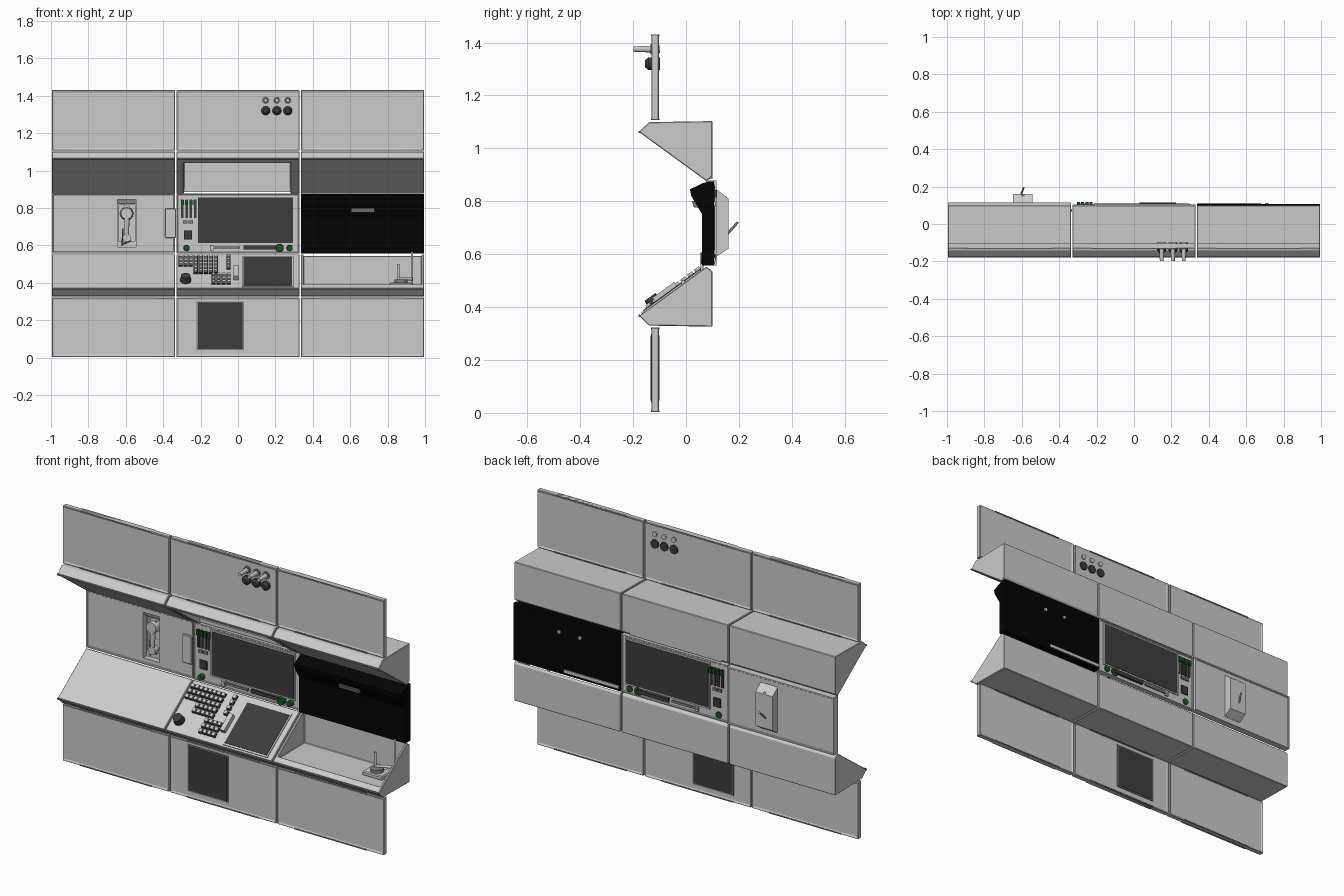
import bpy, bmesh, math
from mathutils import Vector, Matrix

if "Cube" in bpy.data.objects:
    bpy.data.objects.remove(bpy.data.objects["Cube"])


def material(name, rgb):
    m = bpy.data.materials.new(name)
    m.use_nodes = True
    m.diffuse_color = (*rgb, 1)
    m.node_tree.nodes["Principled BSDF"].inputs["Base Color"].default_value = (*rgb, 1)
    return m


GREY = material("panel grey", (0.6, 0.6, 0.6))
MID = material("trim grey", (0.22, 0.22, 0.22))
DARK = material("screen dark", (0.045, 0.045, 0.045))
BLACK = material("door black", (0.001, 0.001, 0.001))
GREEN = material("button green", (0.01, 0.09, 0.015))


def finish(name, bm, mat):
    mesh = bpy.data.meshes.new(name)
    bmesh.ops.recalc_face_normals(bm, faces=bm.faces)
    bm.to_mesh(mesh)
    bm.free()
    ob = bpy.data.objects.new(name, mesh)
    bpy.context.collection.objects.link(ob)
    mesh.materials.append(mat)
    return ob


def bevel(ob, width):
    mod = ob.modifiers.new("edge", "BEVEL")
    mod.width = width
    mod.segments = 1
    return ob


def box(name, x, y, z, mat, frame=0, edge=0):
    """Box from (low, high) pairs; frame sinks the front and back faces inside a rim."""
    bm = bmesh.new()
    bmesh.ops.create_cube(bm, size=1)
    for v in bm.verts:
        v.co = [p[0] if c < 0 else p[1] for c, p in zip(v.co, (x, y, z))]
    if frame:
        faces = [f for f in bm.faces if abs(f.normal.y) > 0.9]
        bmesh.ops.inset_individual(bm, faces=faces, thickness=frame)
        bmesh.ops.inset_individual(bm, faces=faces, thickness=0.004, depth=-0.004)
    ob = finish(name, bm, mat)
    return bevel(ob, edge) if edge else ob


def prism(name, x, profile, mat):
    """Extrude a (y, z) profile along x."""
    bm = bmesh.new()
    face = bm.faces.new([bm.verts.new((x[0], y, z)) for y, z in profile])
    new = bmesh.ops.extrude_face_region(bm, geom=[face])["geom"]
    bmesh.ops.translate(bm, vec=(x[1] - x[0], 0, 0),
                        verts=[v for v in new if isinstance(v, bmesh.types.BMVert)])
    return finish(name, bm, mat)


def rod(name, start, end, r1, mat, r2=None, sides=16):
    a, b = Vector(start), Vector(end)
    bm = bmesh.new()
    turn = (b - a).to_track_quat("Z", "Y").to_matrix().to_4x4()
    bmesh.ops.create_cone(bm, cap_ends=True, segments=sides, radius1=r1,
                          radius2=r1 if r2 is None else r2, depth=(b - a).length,
                          matrix=Matrix.Translation((a + b) / 2) @ turn)
    ob = finish(name, bm, mat)
    bpy.context.view_layer.objects.active = ob
    ob.select_set(True)
    bpy.ops.object.shade_smooth_by_angle(angle=math.radians(40))
    ob.select_set(False)
    return ob


def cut(ob, x, y, z):
    cutter = box(ob.name + "_cutter", x, y, z, GREY)
    cutter.hide_render = True
    cutter.hide_set(True)
    cutter.display_type = "WIRE"
    mod = ob.modifiers.new("opening", "BOOLEAN")
    mod.object = cutter
    mod.solver = "EXACT"


# Three columns of wall panels and sloped consoles
columns = {"right": (-0.995, -0.336), "centre": (-0.329, 0.329), "left": (0.336, 0.995)}
lower = [(-0.178, 0.367), (-0.14, 0.33), (0.1, 0.326), (0.1, 0.535), (0.077, 0.553)]
upper = [(y, 1.429 - z) for y, z in lower]
parts = {}
for side, x in columns.items():
    for level, z in (("lower", (0.003, 0.322)), ("upper", (1.107, 1.43))):
        box(f"{side}_{level}_panel", x, (-0.131, -0.103), z, GREY, frame=0.01, edge=0.003)
        w = (x[1] - x[0]) * 0.16
        for end in (z[0] + 0.003, z[1] - 0.003):
            box(f"{side}_{level}_latch", (x[0] + w, x[1] - w), (-0.133, -0.101),
                (end - 0.003, end + 0.003), MID)
    for level, prof in (("lower", lower), ("upper", upper)):
        parts[side, level] = prism(f"{side}_{level}_console", x, prof, GREY)
        # slim trim along the nose of the console
        z = prof[0][1]
        box(f"{side}_{level}_nose_trim", x, (-0.18, -0.174), (z - 0.004, z + 0.004), MID)
cut(parts["left", "lower"], (0.35, 0.982), (-0.145, 0.088), (0.378, 0.7))
cut(parts["centre", "upper"], (-0.29, 0.28), (-0.145, 0.088), (0.7, 1.058))
box("cavity_lip", (-0.29, 0.28), (0.08, 0.1), (0.885, 0.905), GREY)
for side in columns:
    bevel(parts[side, "lower"], 0.003)
    bevel(parts[side, "upper"], 0.003)

# Middle row: handset panel, instrument frame and black door
phone_panel = box("phone_panel", columns["right"], (0.078, 0.116), (0.557, 0.878), GREY, frame=0.01)
cut(phone_panel, (-0.645, -0.545), (0, 0.3), (0.59, 0.845))
box("instrument_panel", columns["centre"], (0.075, 0.105), (0.557, 0.878), GREY, frame=0.008)
prism("black_door", columns["left"], [(0.106, 0.557), (0.06, 0.557), (0.06, 0.752), (0.02, 0.82),
      (0.015, 0.845), (0.06, 0.867), (0.085, 0.875), (0.106, 0.875)], BLACK)
prism("door_handle", (0.605, 0.73), [(0.03, 0.776), (0.022, 0.8), (0.04, 0.8), (0.05, 0.776)], MID)
for x in (0.58, 0.71):
    rod("door_bolt", (x, 0.1, 0.79), (x, 0.112, 0.79), 0.01, GREY, sides=10)
box("door_back_rail", (0.34, 0.68), (0.1, 0.112), (0.57, 0.588), GREY)

# Handset niche: hollow housing behind the panel
housing = prism("phone_housing", (-0.648, -0.542),
                [(0.114, 0.59), (0.114, 0.846), (0.16, 0.81), (0.16, 0.62)], GREY)
cut(housing, (-0.64, -0.55), (0.08, 0.152), (0.622, 0.815))
box("niche_hood", (-0.645, -0.545), (0.1, 0.115), (0.82, 0.845), MID)
rod("housing_lever", (-0.605, 0.155, 0.675), (-0.59, 0.195, 0.72), 0.005, GREY, sides=8)
rod("handset_earpiece", (-0.595, 0.13, 0.77), (-0.595, 0.08, 0.77), 0.036, GREY, 0.03)
rod("handset_grip", (-0.595, 0.095, 0.76), (-0.595, 0.095, 0.64), 0.016, GREY, 0.011)
rod("handset_mouthpiece", (-0.595, 0.12, 0.64), (-0.595, 0.085, 0.64), 0.022, GREY)
rod("handset_cradle", (-0.595, 0.155, 0.8), (-0.595, 0.1, 0.8), 0.018, GREY)
rod("handset_cord", (-0.62, 0.11, 0.6), (-0.615, 0.1, 0.69), 0.004, MID, sides=8)
rod("handset_cord_end", (-0.62, 0.11, 0.605), (-0.575, 0.1, 0.625), 0.004, MID, sides=8)
box("side_bracket", (-0.39, -0.332), (0.064, 0.08), (0.64, 0.797), GREY, edge=0.003)

# Instruments, which pass through the panel
box("screen_frame", (-0.222, 0.302), (0.072, 0.107), (0.605, 0.865), GREY)
box("main_screen", (-0.213, 0.295), (0.07, 0.109), (0.613, 0.857), DARK)
for i in range(4):
    x = -0.298 + i * 0.023
    box("slot", (x - 0.007, x + 0.007), (0.072, 0.108), (0.745, 0.845), DARK)
    box("slot_button", (x - 0.008, x + 0.008), (0.066, 0.118), (0.815, 0.843), GREEN)
for x in (-0.285, -0.255):
    box("small_switch", (x - 0.01, x + 0.014), (0.068, 0.11), (0.718, 0.733), MID)
box("small_display", (-0.288, -0.245), (0.07, 0.109), (0.63, 0.678), DARK)
box("slider_track", (-0.15, 0.012), (0.069, 0.109), (0.582, 0.594), MID)
box("slider_knob", (-0.15, -0.13), (0.064, 0.108), (0.572, 0.602), GREY)
box("status_bar", (0.03, 0.225), (0.069, 0.115), (0.578, 0.598), DARK)
for x, r in ((-0.275, 0.018), (0.222, 0.024), (0.276, 0.018)):
    rod("green_knob", (x, 0.108, 0.586), (x, 0.055, 0.586), r, GREEN, r * 0.85)

# Desk controls, laid on the slope by their height
(Y0, Z0), (Y1, Z1) = lower[0], lower[-1]
tilt = math.atan2(Z1 - Z0, Y1 - Y0)


def on_slope(name, x, z, height, mat):
    """Plate covering a pair of x and a pair of z on the desk slope."""
    mid = (z[0] + z[1]) / 2
    length = (z[1] - z[0]) / math.sin(tilt) / 2
    ob = box(name, x, (-length, length), (-0.004, height), mat)
    ob.location = (0, Y0 + (mid - Z0) / math.tan(tilt), mid)
    ob.rotation_euler.x = tilt
    return ob


def keys(x0, z0, cols, rows):
    for c in range(cols):
        for r in range(rows):
            x, z = x0 + c * 0.027, z0 + r * 0.019
            on_slope("key_base", (x, x + 0.022), (z, z + 0.014), 0.008, DARK)
            on_slope("key", (x + 0.002, x + 0.02), (z + 0.002, z + 0.013), 0.018, GREY)


on_slope("desk_screen_frame", (0.022, 0.298), (0.376, 0.536), 0.005, GREY)
on_slope("desk_screen", (0.03, 0.29), (0.382, 0.53), 0.008, DARK)
keys(-0.318, 0.486, 3, 3)
keys(-0.237, 0.448, 5, 5)
keys(-0.142, 0.39, 4, 3)
keys(-0.062, 0.47, 1, 4)
on_slope("desk_lever", (-0.025, 0.002), (0.415, 0.475), 0.025, GREY)
y = Y0 + (0.412 - Z0) / math.tan(tilt)
rod("desk_knob", (-0.28, y, 0.41), (-0.28, y - 0.02, 0.438), 0.03, DARK, 0.025, 20)

# Basin tap
box("tap_base", (0.81, 0.935), (-0.06, 0.03), (0.376, 0.4), GREY, edge=0.005)
rod("tap_ring", (0.872, -0.015, 0.4), (0.872, -0.015, 0.418), 0.035, MID)
rod("tap_spout", (0.857, -0.01, 0.4), (0.857, -0.01, 0.5), 0.007, GREY)
rod("tap_arm", (0.857, -0.01, 0.42), (0.93, 0.03, 0.42), 0.008, GREY)
rod("tap_post", (0.93, 0.06, 0.378), (0.93, 0.06, 0.565), 0.006, GREY)

# Vent in the lower panel
box("vent_frame", (-0.221, 0.031), (-0.132, -0.102), (0.04, 0.3), MID)
box("vent", (-0.214, 0.024), (-0.134, -0.1), (0.047, 0.293), DARK)

# Pegs and knobs on the upper panel
for x in (0.148, 0.208, 0.266):
    rod("peg_collar", (x, -0.135, 1.375), (x, -0.125, 1.375), 0.02, MID)
    rod("peg", (x, -0.198, 1.375), (x, -0.099, 1.375), 0.01, GREY, 0.014)
    rod("knob_base", (x, -0.142, 1.32), (x, -0.099, 1.32), 0.024, DARK)
    rod("knob_cap", (x, -0.142, 1.32), (x, -0.155, 1.32), 0.024, DARK, 0.013)
